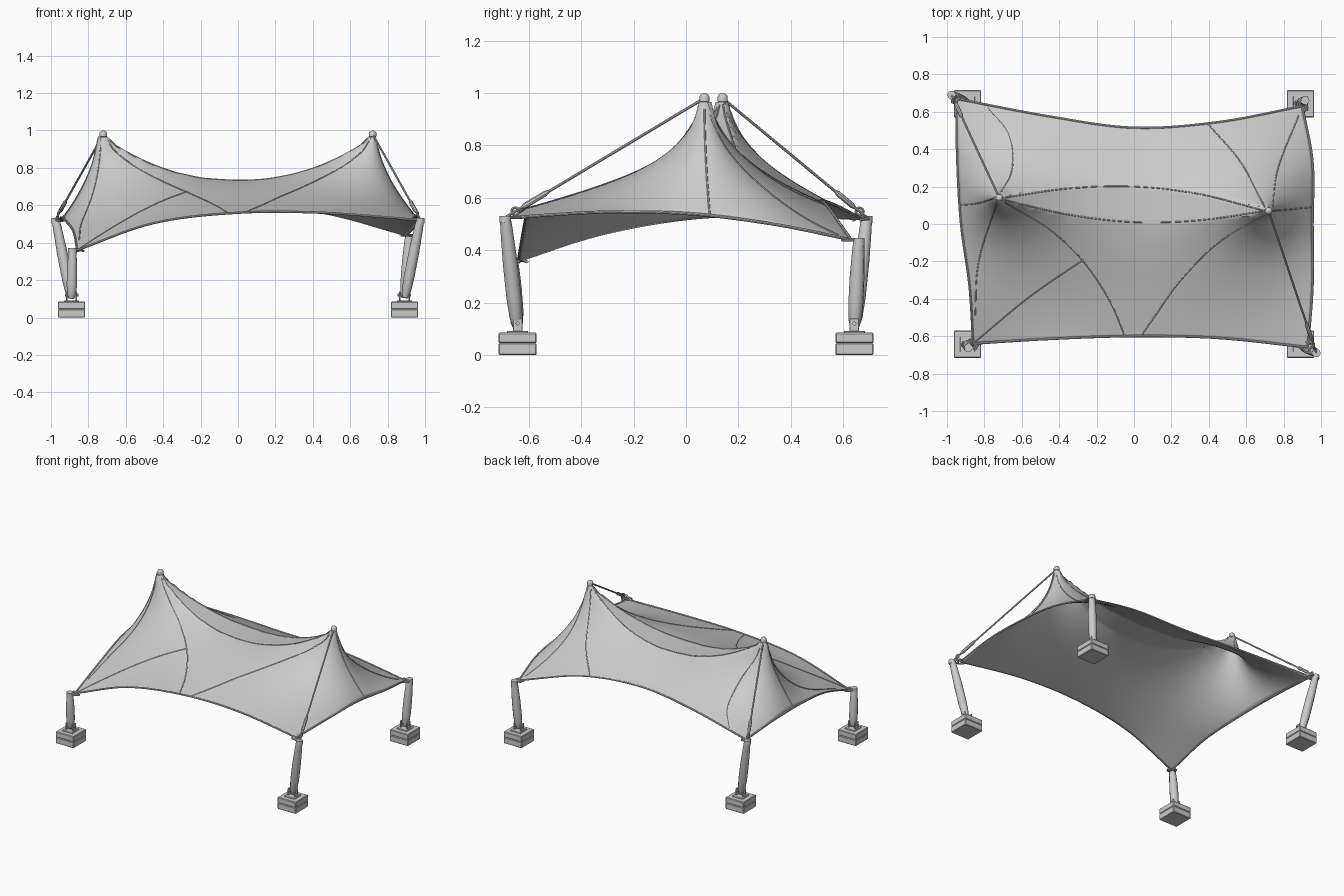
import bpy, bmesh, math
from mathutils import Vector
from mathutils.bvhtree import BVHTree

if "Cube" in bpy.data.objects:
    bpy.data.objects.remove(bpy.data.objects["Cube"])

grey = bpy.data.materials.new("light_grey")
grey.use_nodes = True
grey.diffuse_color = (0.6, 0.6, 0.6, 1)
grey.node_tree.nodes["Principled BSDF"].inputs["Base Color"].default_value = grey.diffuse_color


def finish(name, mesh, smooth=True):
    obj = bpy.data.objects.new(name, mesh)
    bpy.context.collection.objects.link(obj)
    mesh.materials.clear()
    mesh.materials.append(grey)
    if smooth:
        for other in bpy.context.selected_objects:
            other.select_set(False)
        obj.select_set(True)
        bpy.context.view_layer.objects.active = obj
        bpy.ops.object.shade_smooth_by_angle(angle=math.radians(40))
    return obj


def tube(name, points, radius, taper=None, sides=2, closed=False):
    """Round bar along a path; taper scales the radius at each point."""
    curve = bpy.data.curves.new(name, "CURVE")
    curve.dimensions = "3D"
    curve.bevel_depth = radius
    curve.bevel_resolution = sides
    curve.use_fill_caps = True
    line = curve.splines.new("POLY")
    line.points.add(len(points) - 1)
    line.use_cyclic_u = closed
    for i, p in enumerate(points):
        line.points[i].co = (*p, 1)
        line.points[i].radius = taper[i] if taper else 1
    helper = bpy.data.objects.new(name + "_path", curve)
    bpy.context.collection.objects.link(helper)
    bpy.context.view_layer.update()
    mesh = bpy.data.meshes.new_from_object(helper.evaluated_get(bpy.context.evaluated_depsgraph_get()))
    bpy.data.objects.remove(helper)
    return finish(name, mesh)


def box(name, center, size, bevel=0.004):
    bm = bmesh.new()
    bmesh.ops.create_cube(bm, size=1)
    for v in bm.verts:
        v.co = Vector(a * b for a, b in zip(v.co, size)) + Vector(center)
    bmesh.ops.bevel(bm, geom=bm.edges[:], offset=bevel, segments=1, affect="EDGES")
    mesh = bpy.data.meshes.new(name)
    bm.to_mesh(mesh)
    bm.free()
    return finish(name, mesh, False)


def spline(points, t):
    """Smooth curve through the points, t from 0 to 1."""
    pts = [Vector(p) for p in points]
    pts = [2 * pts[0] - pts[1]] + pts + [2 * pts[-1] - pts[-2]]
    s = t * (len(points) - 1)
    i = min(int(s), len(points) - 2)
    f = s - i
    a, b, c, d = pts[i:i + 4]
    return 0.5 * (2 * b + (c - a) * f + (2 * a - 5 * b + 4 * c - d) * f ** 2
                  + (3 * b - a - 3 * c + d) * f ** 3)


# Canopy outline and the two peaks
FRONT = [(-.86, -.64, .36), (-.45, -.615, .505), (0, -.6, .56), (.45, -.61, .56), (.93, -.66, .525)]
BACK = [(-.95, .67, .52), (-.45, .575, .57), (0, .515, .59), (.45, .545, .56), (.9, .63, .44)]
RIGHT = [FRONT[0], (-.88, -.33, .46), (-.925, 0, .52), (-.945, .33, .535), BACK[0]]
LEFT = [FRONT[-1], (.955, -.33, .545), (.955, 0, .54), (.955, .33, .5), BACK[-1]]
PEAKS = [Vector((-.72, .14, .965)), Vector((.72, .07, .965))]
NU, NV = 112, 80


def patch(u, v):
    f, b, r, l = spline(FRONT, u), spline(BACK, u), spline(RIGHT, v), spline(LEFT, v)
    c = [Vector(p) for p in (FRONT[0], FRONT[-1], BACK[0], BACK[-1])]
    flat = (c[0] * (1 - u) + c[1] * u) * (1 - v) + (c[2] * (1 - u) + c[3] * u) * v
    return f * (1 - v) + b * v + r * (1 - u) + l * u - flat


# Canopy membrane: stretch a grid between the outline, the peaks and the ridge
grid = [[patch(i / NU, j / NV) for j in range(NV + 1)] for i in range(NU + 1)]
free = []
for i in range(1, NU):
    for j in range(1, NV):
        p = grid[i][j]
        t = abs(p.x) / 0.72
        ridge_y = 0.105 - 0.035 * p.x / 0.72
        if min((p.xy - k.xy).length for k in PEAKS) < 0.03:
            p.z = 0.965
        elif t < 1 and abs(p.y - ridge_y) < 0.012 + 0.085 * (1 - t * t):
            p.z = 0.735 + 0.23 * t ** 2.2
        else:
            free.append((i, j))
for step in range(300):
    for i, j in free:
        p = grid[i][j]
        mean = (grid[i - 1][j].z + grid[i + 1][j].z + grid[i][j - 1].z + grid[i][j + 1].z) / 4
        p.z += 1.85 * (mean - p.z)

verts = [p for column in grid for p in column]
row = NV + 1
faces = [(i * row + j, (i + 1) * row + j, (i + 1) * row + j + 1, i * row + j + 1)
         for i in range(NU) for j in range(NV)]
mesh = bpy.data.meshes.new("canopy")
mesh.from_pydata(verts, [], faces)
surface = BVHTree.FromPolygons(verts, faces)
canopy = finish("canopy", mesh)
solid = canopy.modifiers.new("thickness", "SOLIDIFY")
solid.thickness = 0.006
solid.offset = -1

# Edge cables
for name, side in (("front", FRONT), ("back", BACK), ("right", RIGHT), ("left", LEFT)):
    tube(name + "_edge_cable", [spline(side, k / 40) for k in range(41)], 0.006)

# Raised seams laid on the canopy
SEAMS = [
    [(-.7, .12), (-.45, -.03), (-.27, -.2), (-.13, -.41), (-.05, -.595)],
    [(-.85, -.63), (-.56, -.39), (-.27, -.19)],
    [(.7, .05), (.45, -.1), (.25, -.3), (.12, -.48), (.04, -.595)],
    [(-.74, .14), (-.84, .11), (-.935, .1)],
    [(.74, .07), (.85, .08), (.95, .09)],
    [(-.73, .12), (-.83, -.2), (-.85, -.5)],
    [(-.71, .17), (-.65, .3), (-.67, .48), (-.78, .62)],
    [(.74, .09), (.77, .3), (.88, .58)],
    [(.7, .09), (.57, .33), (.4, .53)],
    [(-.7, .14), (-.35, .19), (0, .2), (.35, .16), (.7, .07)],
    [(-.7, .13), (-.35, .05), (0, .01), (.35, .02), (.7, .07)],
]
for n, seam in enumerate(SEAMS):
    path = []
    for k in range(31):
        p = spline([(x, y, 0) for x, y in seam], k / 30)
        hit = surface.ray_cast(Vector((p.x, p.y, 2)), Vector((0, 0, -1)))[0]
        if hit:
            path.append(hit)
    tube(f"seam_{n + 1}", path, 0.0035, sides=1)

# Peak caps
for name, p in zip(("right", "left"), PEAKS):
    heights = [(-.04, 1.1), (-.012, .8), (0, .75), (.002, 1), (.022, 1), (.03, .75), (.034, .3)]
    tube(name + "_peak_cap", [p + Vector((0, 0, h)) for h, _ in heights], 0.02,
         [r for _, r in heights], 3)


def ring(name, center, normal, radius, thick):
    turn = Vector((0, 0, 1)).rotation_difference(Vector(normal))
    pts = [Vector(center) + turn @ Vector((math.cos(a), math.sin(a), 0)) * radius
           for a in (math.tau * k / 16 for k in range(16))]
    tube(name, pts, thick, closed=True)


# Footings, posts and corner fittings: sign x, sign y, post top, canopy corner, stayed peak
CORNERS = [
    ("front_right", -1, -1, (-.885, -.662, .365), FRONT[0], None),
    ("front_left", 1, -1, (.975, -.69, .525), FRONT[-1], PEAKS[1]),
    ("back_right", -1, 1, (-.975, .69, .525), BACK[0], PEAKS[0]),
    ("back_left", 1, 1, (.915, .66, .44), BACK[-1], None),
]
for name, sx, sy, top, corner, peak in CORNERS:
    top, corner = Vector(top), Vector(corner)
    foot = Vector((sx * .89, sy * .643, .09))
    box(name + "_footing_lower", (foot.x, foot.y, .0225), (.146, .146, .045))
    box(name + "_footing_upper", (foot.x, foot.y, .065), (.146, .146, .04))
    box(name + "_base_plate", (foot.x, foot.y, .088), (.08, .08, .008), 0.002)
    for side in (-1, 1):
        box(name + "_hinge_lug", (foot.x + side * .026, foot.y, .115), (.008, .036, .05), 0.002)
    tube(name + "_hinge_pin", [foot + Vector((x, 0, .03)) for x in (-.036, .036)], 0.008)
    stops = [(.04, .6), (.12, .95), (.3, 1.1), (.6, 1.08), (.9, .9), (.98, .8)]
    tube(name + "_post", [foot.lerp(top, t) for t, _ in stops], 0.026, [r for _, r in stops], 4)
    tube(name + "_post_collar", [top - Vector((0, 0, .022)), top + Vector((0, 0, .006))], 0.023, sides=3)
    # Shackle between post and canopy
    way = (corner - top).normalized()
    ring(name + "_shackle", top + way * .025, (0, 0, 1), 0.018, 0.006)
    for side in (-1, 1):
        across = Vector((-way.y, way.x, 0)) * .03 * side
        tube(name + "_link", [top, corner + across - way * .005, corner + way * .03 + across * .6], 0.006)
    # Stay cable with its turnbuckle
    if peak:
        tip = peak + Vector((0, 0, .015))
        tube(name + "_stay_cable", [tip, top], 0.0055)
        tube(name + "_turnbuckle", [tip.lerp(top, t) for t in (.78, .8, .9, .92)], 0.011, [.5, 1, 1, .5])
        ring(name + "_stay_ring", tip.lerp(top, .95), (1, 0, 0), 0.014, 0.005)
